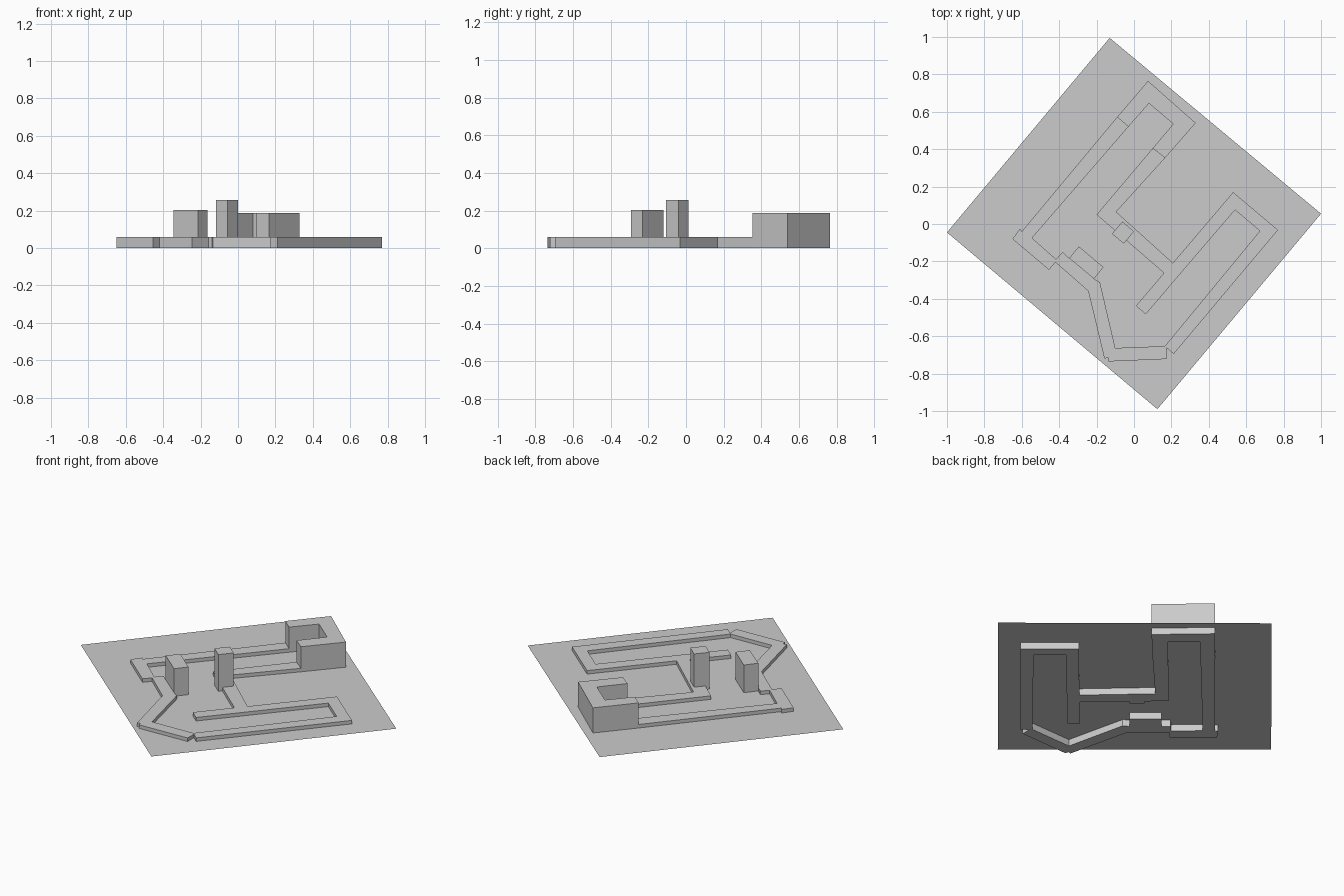
import bpy, bmesh

if "Cube" in bpy.data.objects:
    bpy.data.objects.remove(bpy.data.objects["Cube"])

SHEET_Z = 0.039   # the sheet cuts through the buildings a little above their base
SHIFT_Y = -0.005

SHEET = [(-.13, .995), (-1, -.045), (.125, -.99), (1, .055)]

# Each building: name, height, counter-clockwise plan outline
BUILDINGS = [
    ("low_wall", 0.06, [
        # outer side
        (-.09, .577), (-.60, -.035), (-.61, -.02), (-.65, -.075), (-.455, -.24),
        (-.42, -.2), (-.245, -.353), (-.158, -.715), (-.14, -.71), (-.135, -.73),
        (.175, -.717), (.175, -.657), (.212, -.69), (.77, -.027), (.53, .175),
        (.208, -.203), (-.095, .07), (.166, .358),
        # inner side
        (.10, .41), (-.2, .055), (.16, -.257), (.01, -.433), (.063, -.477),
        (.54, .08), (.673, -.032), (.165, -.648), (-.1, -.658), (-.182, -.307),
        (-.214, -.288), (-.346, -.178), (-.382, -.145), (-.417, -.183),
        (-.545, -.07), (-.03, .525)]),
    ("corner_block", 0.188, [(-.09, .577), (-.03, .525), (.08, .65), (.21, .54),
                             (.10, .41), (.166, .358), (.33, .545), (.075, .77)]),
    ("wide_tower", 0.203, [(-.346, -.178), (-.214, -.288), (-.163, -.226), (-.295, -.115)]),
    ("tall_tower", 0.257, [(-.118, -.047), (-.055, -.1), (0, -.035), (-.062, .018)]),
]


def add_shape(name, outline, z, height=0.0):
    """Flat outline, raised into a closed prism when a height is given."""
    bm = bmesh.new()
    face = bm.faces.new([bm.verts.new((x, y, z)) for x, y in outline])
    if height:
        raised = bmesh.ops.extrude_face_region(bm, geom=[face], use_keep_orig=True)["geom"]
        top = [g for g in raised if isinstance(g, bmesh.types.BMVert)]
        bmesh.ops.translate(bm, verts=top, vec=(0, 0, height))
        bmesh.ops.recalc_face_normals(bm, faces=bm.faces[:])
    mesh = bpy.data.meshes.new(name)
    bm.to_mesh(mesh)
    bm.free()
    bpy.context.collection.objects.link(bpy.data.objects.new(name, mesh))


# Thin ground sheet
add_shape("ground_sheet", SHEET, SHEET_Z)

# Buildings standing through the sheet
for name, height, outline in BUILDINGS:
    add_shape(name, [(x, y + SHIFT_Y) for x, y in outline], 0.0, height)
